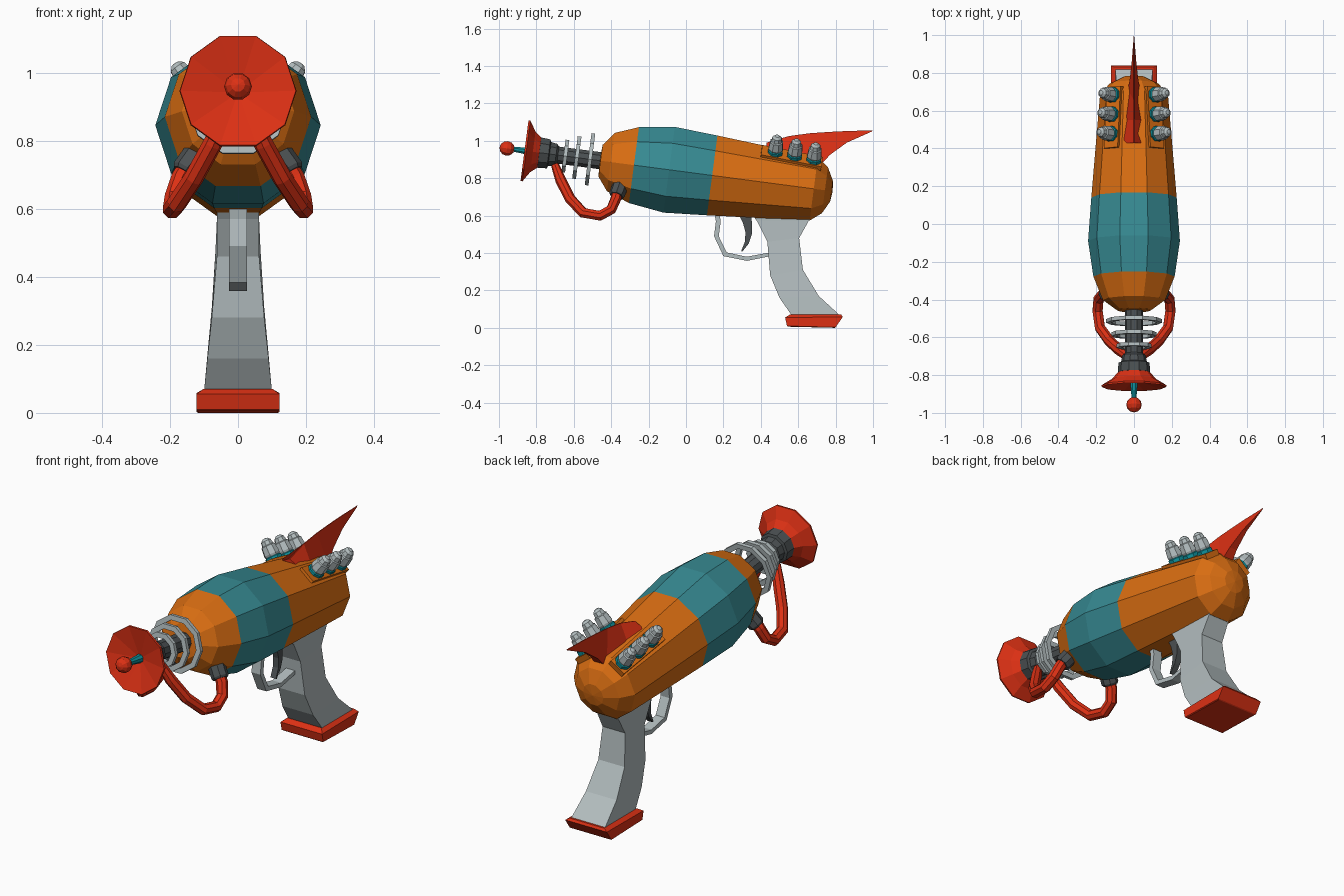
import bpy, bmesh, math
from mathutils import Matrix, Vector

if "Cube" in bpy.data.objects:
    bpy.data.objects.remove(bpy.data.objects["Cube"])


def material(name, rgb):
    m = bpy.data.materials.new(name)
    m.diffuse_color = (*rgb, 1)
    m.use_nodes = True
    m.node_tree.nodes["Principled BSDF"].inputs["Base Color"].default_value = m.diffuse_color
    return m


ORANGE = material("orange", (0.70, 0.155, 0.006))
TEAL = material("teal", (0.038, 0.255, 0.29))
RED = material("red", (0.72, 0.03, 0.007))
GREY = material("light grey", (0.45, 0.51, 0.52))
DARK = material("dark grey", (0.07, 0.08, 0.084))
CYAN = material("cyan", (0.005, 0.29, 0.34))

# Tilted barrel frame: local y runs along the barrel toward the rear
BARREL = Matrix.Translation((0, -0.09, 0.845)) @ Matrix.Rotation(math.radians(-7.5), 4, 'X')


def finish(name, bm, mats, matrix=Matrix()):
    bmesh.ops.recalc_face_normals(bm, faces=bm.faces)
    bm.transform(matrix)
    me = bpy.data.meshes.new(name)
    bm.to_mesh(me)
    bm.free()
    for m in mats:
        me.materials.append(m)
    ob = bpy.data.objects.new(name, me)
    bpy.context.collection.objects.link(ob)
    return ob


def lathe(name, profile, mats, matrix=BARREL, n=10, closed=False, rule=None):
    """Spin (position, radius) points round local y, one flat side up."""
    bm = bmesh.new()
    rings = []
    for s, r in profile:
        if r == 0:
            rings.append([bm.verts.new((0, s, 0))] * n)
            continue
        angles = [2 * math.pi * (k + 0.5) / n for k in range(n)]
        rings.append([bm.verts.new((r * math.sin(a), s, r * math.cos(a))) for a in angles])
    pairs = list(zip(rings, rings[1:]))
    if closed:
        pairs.append((rings[-1], rings[0]))
    for a, b in pairs:
        for k in range(n):
            j = (k + 1) % n
            corners = list(dict.fromkeys((a[k], a[j], b[j], b[k])))
            f = bm.faces.new(corners)
            if rule:
                f.material_index = rule(f.calc_center_median().y)
    return finish(name, bm, mats, matrix)


def loft(name, stations, mat):
    """Join stations of two (y, z, half width) edges into a solid."""
    bm = bmesh.new()
    rows = []
    for (y1, z1, w1), (y2, z2, w2) in stations:
        rows.append([bm.verts.new(p) for p in
                     ((-w1, y1, z1), (w1, y1, z1), (w2, y2, z2), (-w2, y2, z2))])
    for a, b in zip(rows, rows[1:]):
        for k in range(4):
            j = (k + 1) % 4
            bm.faces.new((a[k], a[j], b[j], b[k]))
    bm.faces.new(rows[0])
    bm.faces.new(rows[-1])
    bmesh.ops.remove_doubles(bm, verts=bm.verts, dist=0.0005)
    return finish(name, bm, [mat])


# Body with a teal middle band
lathe("body", [(-0.375, 0), (-0.37, 0.09), (-0.315, 0.165), (-0.19, 0.215), (0, 0.243),
               (0.232, 0.226), (0.78, 0.18), (0.84, 0.13), (0.875, 0.06), (0.882, 0)],
      [ORANGE, TEAL], rule=lambda s: 1 if -0.19 < s < 0.23 else 0)

# Neck and stepped collar behind the dish
lathe("neck", [(-0.35, 0), (-0.35, 0.048), (-0.60, 0.048), (-0.61, 0.062), (-0.645, 0.068),
               (-0.65, 0.082), (-0.70, 0.086), (-0.715, 0.07), (-0.715, 0)], [DARK])

# Cooling rings
for i, (s, r) in enumerate([(-0.427, 0.147), (-0.498, 0.12), (-0.56, 0.092)]):
    lathe(f"ring_{i + 1}", [(s - 0.01, r), (s + 0.01, r), (s + 0.01, r - 0.027),
                            (s - 0.01, r - 0.027)], [GREY], closed=True)

# Dish, antenna and tip ball
lathe("dish", [(-0.70, 0), (-0.70, 0.085), (-0.735, 0.115), (-0.77, 0.172),
               (-0.78, 0.17), (-0.735, 0)], [RED])
lathe("antenna", [(-0.72, 0), (-0.72, 0.024), (-0.86, 0.012), (-0.86, 0)], [CYAN], n=8)
ball = [(-0.874 - 0.041 * math.cos(math.pi * k / 6), 0.041 * math.sin(math.pi * k / 6))
        for k in range(7)]
ball[0], ball[-1] = (ball[0][0], 0), (ball[-1][0], 0)
lathe("tip_ball", ball, [RED])

# Paired hoses with dark sockets
HOSE = [(0.04, -0.70, 0.87), (0.075, -0.67, 0.79), (0.13, -0.62, 0.69), (0.18, -0.55, 0.615),
        (0.193, -0.46, 0.599), (0.188, -0.40, 0.632), (0.168, -0.375, 0.69),
        (0.14, -0.365, 0.735)]
for side, label in ((1, "right"), (-1, "left")):
    cu = bpy.data.curves.new(f"hose_{label}", 'CURVE')
    cu.dimensions = '3D'
    cu.bevel_depth = 0.029
    cu.bevel_resolution = 2
    cu.use_fill_caps = True
    sp = cu.splines.new('POLY')
    sp.points.add(len(HOSE) - 1)
    for p, (x, y, z) in zip(sp.points, HOSE):
        p.co = (side * x, y, z, 1)
    sp.points[0].radius = 0.75
    sp.use_smooth = False
    cu.materials.append(RED)
    bpy.context.collection.objects.link(bpy.data.objects.new(f"hose_{label}", cu))

    into = Vector((-side * 0.5, 0.25, 0.7)).to_track_quat('Y', 'Z').to_matrix().to_4x4()
    lathe(f"hose_socket_{label}", [(-0.025, 0), (-0.025, 0.036), (-0.015, 0.043),
                                   (0.05, 0.043), (0.05, 0)], [DARK],
          Matrix.Translation((side * 0.145, -0.365, 0.723)) @ into, n=8)

    # Bulbs stand on the sloped upper facets, over a thin plate
    lean = Matrix.Rotation(side * math.radians(36), 4, 'Y')
    bm = bmesh.new()
    bmesh.ops.create_cube(bm, size=1, matrix=Matrix.Translation((0, 0.64, 0.182))
                          @ Matrix.Rotation(-0.08, 4, 'X') @ Matrix.Diagonal((0.09, 0.33, 0.03, 1)))
    finish(f"bulb_plate_{label}", bm, [ORANGE], BARREL @ lean)
    for i, s in enumerate((0.55, 0.655, 0.76)):
        h = 0.951 * (0.226 - 0.084 * (s - 0.232))
        frame = (BARREL @ lean @ Matrix.Translation((0, s, h))
                 @ Matrix.Rotation(math.pi / 2, 4, 'X'))
        lathe(f"bulb_base_{label}_{i + 1}", [(-0.02, 0), (-0.02, 0.042), (0.03, 0.042),
                                             (0.038, 0.032), (0.038, 0)], [CYAN], frame, n=8)
        lathe(f"bulb_{label}_{i + 1}", [(0.03, 0), (0.03, 0.035), (0.045, 0.041), (0.088, 0.036),
                                        (0.092, 0.03), (0.113, 0.026), (0.125, 0.013),
                                        (0.127, 0)], [GREY], frame, n=8)

# Swept tail fin: sharp ridge above, wider foot below
loft("fin", [((0.43, 0.99, 0.002), (0.43, 0.96, 0.062)),
             ((0.55, 1.025, 0.002), (0.55, 0.92, 0.048)),
             ((0.66, 1.04, 0.002), (0.71, 0.86, 0.033)),
             ((0.76, 1.047, 0.002), (0.77, 0.925, 0.022)),
             ((0.86, 1.052, 0.002), (0.86, 0.99, 0.012)),
             ((1.0, 1.056, 0.001), (0.995, 1.05, 0.001))], RED)

# Grip and its foot plate
loft("grip", [((0.35, 0.61, 0.062), (0.70, 0.62, 0.062)),
              ((0.38, 0.57, 0.062), (0.655, 0.57, 0.062)),
              ((0.435, 0.46, 0.062), (0.605, 0.48, 0.066)),
              ((0.45, 0.28, 0.077), (0.625, 0.31, 0.077)),
              ((0.50, 0.16, 0.09), (0.71, 0.17, 0.09)),
              ((0.57, 0.06, 0.10), (0.83, 0.06, 0.10))], GREY)
loft("grip_foot", [((0.555, 0.07, 0.102), (0.83, 0.07, 0.102)),
                   ((0.53, 0.055, 0.122), (0.838, 0.058, 0.122)),
                   ((0.54, 0.01, 0.122), (0.80, 0.003, 0.122)),
                   ((0.545, 0.006, 0.117), (0.795, 0.0, 0.117))], RED)

# Trigger guard and trigger
guard = [((0.15, 0.62), (0.18, 0.62)), ((0.16, 0.57), (0.185, 0.565)),
         ((0.15, 0.49), (0.175, 0.49)), ((0.2, 0.383), (0.217, 0.403)),
         ((0.325, 0.358), (0.325, 0.38)), ((0.46, 0.385), (0.46, 0.405))]
loft("trigger_guard", [((*a, 0.026), (*b, 0.026)) for a, b in guard], GREY)
trigger = [((0.28, 0.61), (0.35, 0.61)), ((0.305, 0.56), (0.352, 0.56)),
           ((0.318, 0.51), (0.352, 0.50)), ((0.315, 0.46), (0.335, 0.45)),
           ((0.295, 0.41), (0.302, 0.408))]
loft("trigger", [((*a, 0.016), (*b, 0.016)) for a, b in trigger], DARK)
